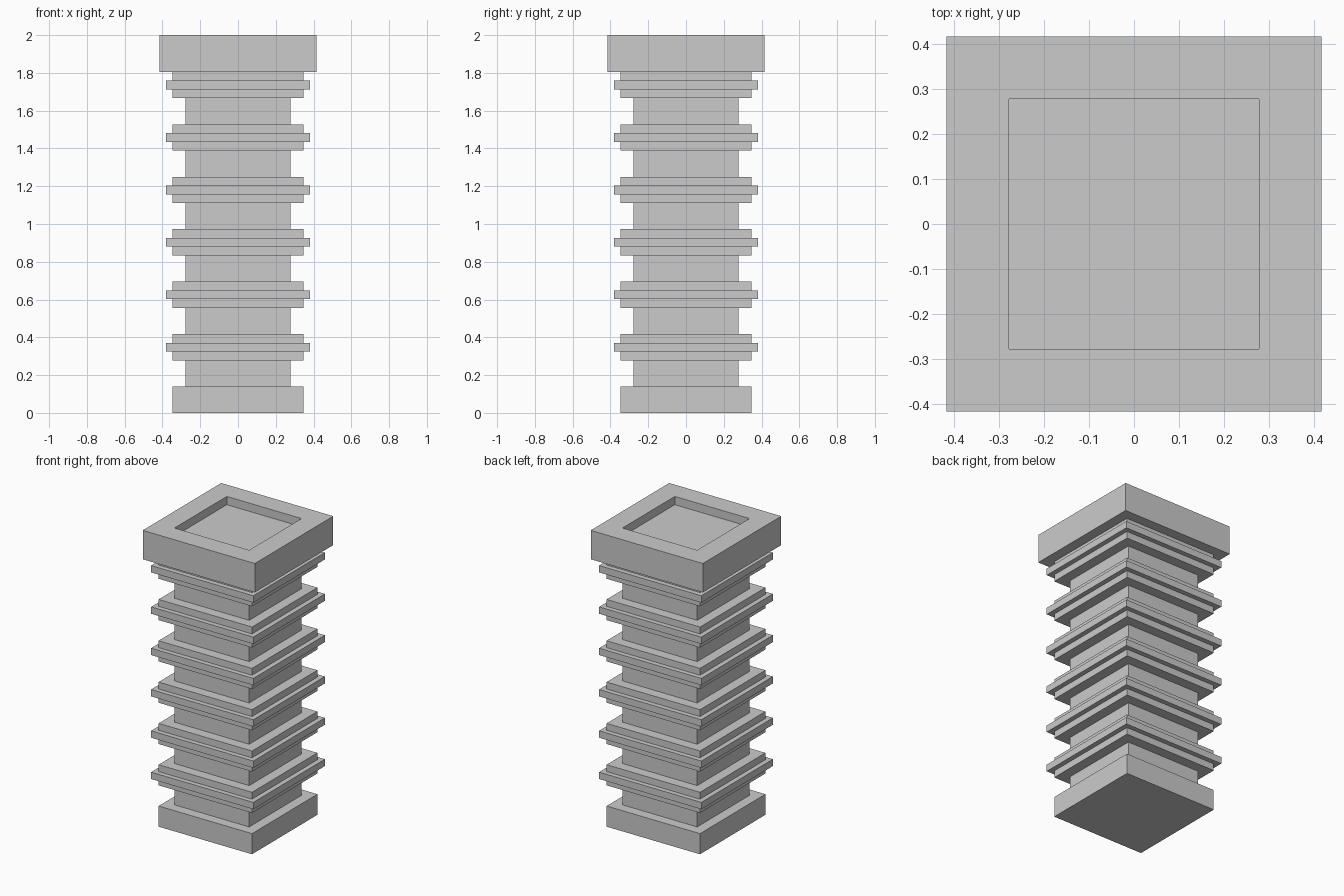
import bpy, bmesh

if "Cube" in bpy.data.objects:
    bpy.data.objects.remove(bpy.data.objects["Cube"])

U = 1 / 36            # design module
CORE, BLOCK, BAND, CAP = 10 * U, 12.5 * U, 0.38, 15 * U   # half widths
STEP, H = 10 * U, 5 * U                                   # collar spacing and height


def square_turned(name, profile, cap_start=False, cap_end=False):
    """Sweep a (half width, z) profile, listed bottom up, around a square."""
    bm = bmesh.new()
    loops = [[bm.verts.new((sx * r, sy * r, z))
              for sx, sy in ((-1, -1), (1, -1), (1, 1), (-1, 1))]
             for r, z in profile]
    for a, b in zip(loops, loops[1:]):
        for i in range(4):
            j = (i + 1) % 4
            bm.faces.new((a[i], a[j], b[j], b[i]))
    if cap_start:
        bm.faces.new(loops[0][::-1])
    if cap_end:
        bm.faces.new(loops[-1])
    mesh = bpy.data.meshes.new(name)
    bm.to_mesh(mesh)
    bm.free()
    obj = bpy.data.objects.new(name, mesh)
    bpy.context.collection.objects.link(obj)
    return obj


# Shaft: foot block, then six stepped collars separated by the narrow core
shaft = [(BLOCK, 0), (BLOCK, H), (CORE, H)]
for k in range(1, 7):
    z = k * STEP
    shaft += [(CORE, z), (BLOCK, z),
              (BLOCK, z + H / 3), (BAND, z + H / 3),
              (BAND, z + 2 * H / 3), (BLOCK, z + 2 * H / 3),
              (BLOCK, z + H)]
    if k < 6:
        shaft.append((CORE, z + H))
square_turned("column_shaft", shaft, cap_start=True)

# Capital: wide block with a shallow square recess in the top
square_turned("column_capital",
              [(BLOCK, 65 * U), (CAP, 65 * U), (CAP, 2), (CORE, 2), (CORE, 70 * U)],
              cap_end=True)
